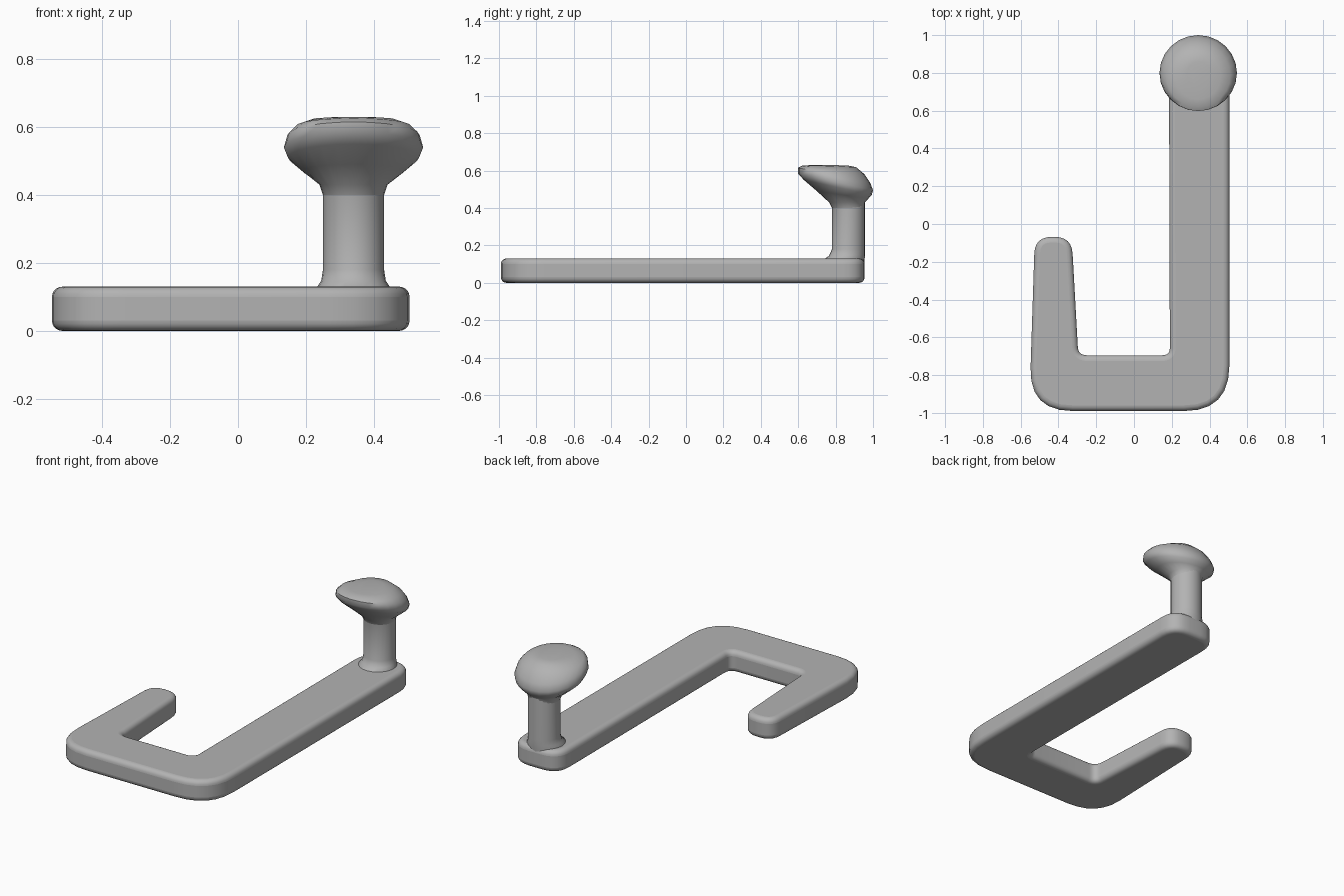
import bpy, bmesh, math
from mathutils import Vector

cube = bpy.data.objects.get("Cube")
if cube:
    bpy.data.objects.remove(cube, do_unlink=True)

grey = bpy.data.materials.new("plain grey")
grey.use_nodes = True
grey.diffuse_color = (0.45, 0.45, 0.45, 1)
grey.node_tree.nodes["Principled BSDF"].inputs["Base Color"].default_value = (0.45, 0.45, 0.45, 1)


def finish(bm, name):
    bmesh.ops.recalc_face_normals(bm, faces=bm.faces)
    mesh = bpy.data.meshes.new(name)
    bm.to_mesh(mesh)
    bm.free()
    mesh.materials.append(grey)
    obj = bpy.data.objects.new(name, mesh)
    bpy.context.collection.objects.link(obj)
    return obj


def smooth(obj, degrees):
    bpy.ops.object.select_all(action="DESELECT")
    obj.select_set(True)
    bpy.context.view_layer.objects.active = obj
    bpy.ops.object.shade_smooth_by_angle(angle=math.radians(degrees))


def rounded(corners, steps=6):
    """Round each (x, y, cut) corner with a quadratic curve."""
    pts = []
    for i, (x, y, cut) in enumerate(corners):
        p = Vector((x, y))
        a = p + (Vector(corners[i - 1][:2]) - p).normalized() * cut
        b = p + (Vector(corners[(i + 1) % len(corners)][:2]) - p).normalized() * cut
        for s in range(steps + 1):
            t = s / steps
            pts.append(a * (1 - t) ** 2 + p * 2 * t * (1 - t) + b * t * t)
    return pts


# Flat J-shaped arm: long bar, cross bar and tapered hook
THICK = 0.13
outline = rounded([
    (-0.555, -0.99, 0.23), (0.505, -0.99, 0.24), (0.505, 0.955, 0.12),
    (0.185, 0.955, 0.12), (0.19, -0.695, 0.04), (-0.295, -0.695, 0.045),
    (-0.33, -0.068, 0.09), (-0.525, -0.068, 0.09)])
bm = bmesh.new()
base = bm.faces.new([bm.verts.new((p.x, p.y, 0)) for p in outline])
top = bmesh.ops.extrude_face_region(bm, geom=[base])
bmesh.ops.translate(bm, vec=(0, 0, THICK),
                    verts=[v for v in top["geom"] if isinstance(v, bmesh.types.BMVert)])
arm = finish(bm, "hook_arm")
bevel = arm.modifiers.new("round_edges", "BEVEL")
bevel.width = 0.055
bevel.segments = 5
bevel.limit_method = "ANGLE"
bevel.angle_limit = math.radians(60)
smooth(arm, 50)


def loft(name, rings, sides=24, x=0.34):
    """Skin tilted ovals given as front y, z, back y, z and half width."""
    bm = bmesh.new()
    loops = []
    for yf, zf, yb, zb, w in rings:
        loop = []
        for i in range(sides):
            a = math.tau * i / sides
            t = (1 - math.cos(a)) / 2
            loop.append(bm.verts.new((x + w * math.sin(a), yf + (yb - yf) * t, zf + (zb - zf) * t)))
        loops.append(loop)
    for lo, hi in zip(loops, loops[1:]):
        for i in range(sides):
            j = (i + 1) % sides
            bm.faces.new((lo[i], lo[j], hi[j], hi[i]))
    bm.faces.new(loops[0])
    bm.faces.new(loops[-1])
    obj = finish(bm, name)
    smooth(obj, 50)
    return obj


# Upright post with a flared foot
loft("post", [
    (0.73, 0.06, 0.95, 0.06, 0.11), (0.735, 0.125, 0.955, 0.125, 0.11),
    (0.765, 0.145, 0.957, 0.15, 0.095), (0.78, 0.18, 0.957, 0.18, 0.09),
    (0.78, 0.42, 0.957, 0.42, 0.09), (0.77, 0.45, 0.957, 0.45, 0.09)])

# Tilted knob with a flattened top
loft("knob", [
    (0.78, 0.4, 0.955, 0.4, 0.09), (0.765, 0.43, 0.957, 0.43, 0.1),
    (0.7, 0.49, 0.975, 0.45, 0.15), (0.63, 0.55, 0.993, 0.47, 0.193),
    (0.598, 0.585, 1.0, 0.495, 0.205), (0.598, 0.615, 0.985, 0.535, 0.195),
    (0.62, 0.626, 0.955, 0.58, 0.17), (0.66, 0.629, 0.91, 0.618, 0.12),
    (0.72, 0.63, 0.86, 0.628, 0.06)])
